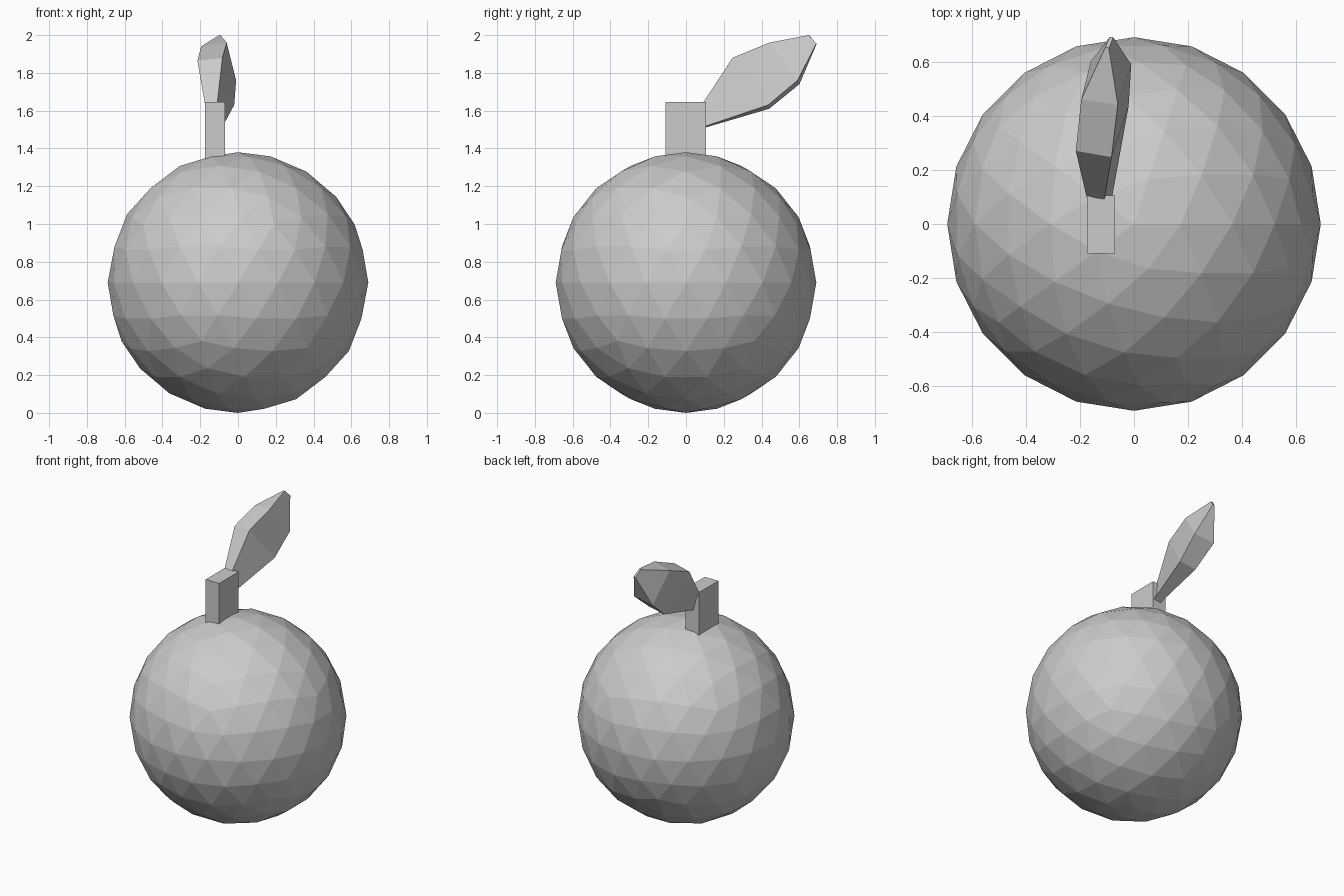
import bpy, bmesh

if "Cube" in bpy.data.objects:
    bpy.data.objects.remove(bpy.data.objects["Cube"])

# Round low-poly fruit body
bpy.ops.mesh.primitive_ico_sphere_add(subdivisions=3, radius=0.69, location=(0, 0, 0.69))
bpy.context.object.name = "fruit_body"

# Square stem, sunk slightly into the body
bpy.ops.mesh.primitive_cube_add(size=1, location=(-0.122, -0.002, 1.4725))
stem = bpy.context.object
stem.name = "stem"
stem.scale = (0.105, 0.215, 0.345)
bpy.ops.object.transform_apply(location=False, rotation=False, scale=True)

# Leaf: four-sided rings from stem to tip
# each ring: right upper, right lower, left lower, left upper
rings = [
    [(-0.12, 0.03, 1.55), (-0.09, 0.05, 1.50), (-0.13, 0.05, 1.495), (-0.16, 0.035, 1.55)],
    [(-0.083, 0.247, 1.88), (-0.02, 0.435, 1.63), (-0.14, 0.44, 1.61), (-0.215, 0.27, 1.865)],
    [(-0.06, 0.44, 1.96), (-0.01, 0.59, 1.76), (-0.16, 0.60, 1.74), (-0.195, 0.46, 1.94)],
    [(-0.093, 0.65, 2.0), (-0.077, 0.69, 1.955), (-0.09, 0.69, 1.95), (-0.105, 0.655, 1.997)],
]
bm = bmesh.new()
vs = [[bm.verts.new(p) for p in r] for r in rings]
for a, b in zip(vs, vs[1:]):
    for i in range(4):
        j = (i + 1) % 4
        bm.faces.new((a[i], a[j], b[j], b[i]))
bm.faces.new(vs[0][::-1])
bm.faces.new(vs[-1])
bmesh.ops.recalc_face_normals(bm, faces=bm.faces)
mesh = bpy.data.meshes.new("leaf")
bm.to_mesh(mesh)
bm.free()
leaf = bpy.data.objects.new("leaf", mesh)
bpy.context.collection.objects.link(leaf)
